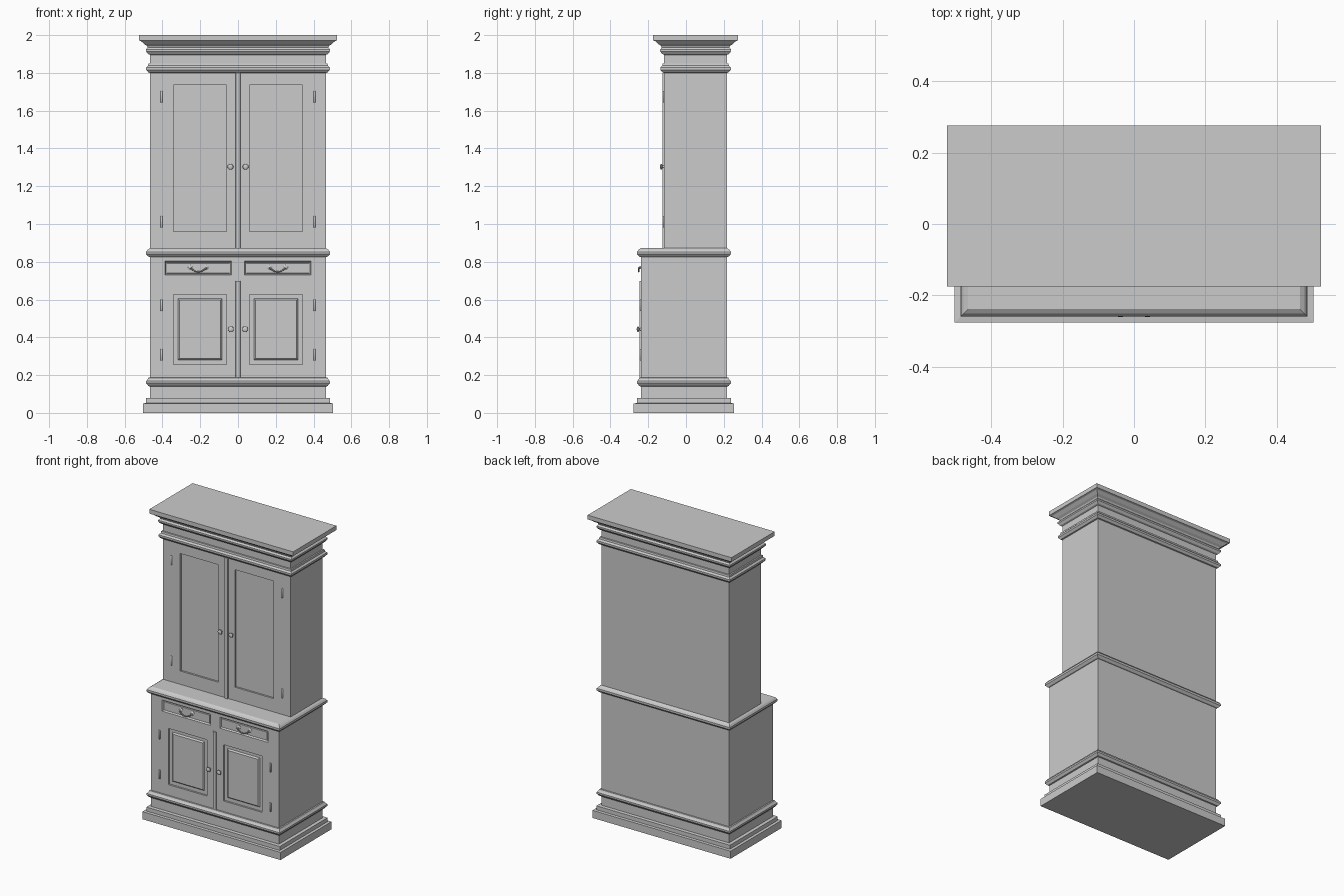
import bpy, bmesh, math

if "Cube" in bpy.data.objects:
    bpy.data.objects.remove(bpy.data.objects["Cube"])

LOW_Y, UP_Y, BACK, HALF = -0.239, -0.116, 0.217, 0.466


def finish(name, bm, smooth=False):
    bmesh.ops.recalc_face_normals(bm, faces=bm.faces)
    me = bpy.data.meshes.new(name)
    bm.to_mesh(me)
    bm.free()
    ob = bpy.data.objects.new(name, me)
    bpy.context.collection.objects.link(ob)
    bpy.ops.object.select_all(action='DESELECT')
    ob.select_set(True)
    bpy.context.view_layer.objects.active = ob
    if smooth:
        bpy.ops.object.shade_smooth_by_angle(angle=math.radians(40))
    return ob


def loft(bm, rings):
    """Skin a stack of point rings and cap both ends."""
    vs = [[bm.verts.new(p) for p in r] for r in rings]
    n = len(vs[0])
    for a, b in zip(vs, vs[1:]):
        for i in range(n):
            bm.faces.new((a[i], a[(i + 1) % n], b[(i + 1) % n], b[i]))
    bm.faces.new(vs[0][::-1])
    bm.faces.new(vs[-1])


def plan_ring(front, z, o):
    x = HALF + o
    return [(-x, front - o, z), (x, front - o, z), (x, BACK + o, z), (-x, BACK + o, z)]


def front_ring(rect, y, inset):
    x0, x1, z0, z1 = rect
    return [(x0 + inset, y, z0 + inset), (x1 - inset, y, z0 + inset),
            (x1 - inset, y, z1 - inset), (x0 + inset, y, z1 - inset)]


def flip(rect, s):
    return rect if s > 0 else (-rect[1], -rect[0], rect[2], rect[3])


def carcass(name, front, profile, recesses):
    """Moulded box from (z, offset) profile, with recesses cut in the front."""
    bm = bmesh.new()
    loft(bm, [plan_ring(front, z, o) for z, o in profile])
    body = finish(name, bm)
    bm = bmesh.new()
    for rect, depth, slope in recesses:
        for s in (-1, 1):
            r = flip(rect, s)
            loft(bm, [front_ring(r, front - 0.01, 0), front_ring(r, front, 0),
                      front_ring(r, front + depth, slope)])
    cutter = finish(name + "_cutter", bm)
    cutter.hide_render = True
    bpy.context.view_layer.objects.active = body
    mod = body.modifiers.new("recesses", 'BOOLEAN')
    mod.operation, mod.solver, mod.object = 'DIFFERENCE', 'EXACT', cutter
    bpy.ops.object.modifier_apply(modifier=mod.name)
    bpy.data.objects.remove(cutter)


def block(name, rect, y0, y1, bevel=0.0):
    bm = bmesh.new()
    loft(bm, [front_ring(rect, y1, 0), front_ring(rect, y0, bevel)])
    finish(name, bm)


def turned(name, x, y, z, profile, n=20):
    """Turned part standing out of the front: (distance, radius) profile."""
    bm = bmesh.new()
    loft(bm, [[(x + r * math.cos(2 * math.pi * i / n), y - d,
                z + r * math.sin(2 * math.pi * i / n)) for i in range(n)]
              for d, r in profile])
    finish(name, bm, True)


def hinge(name, x, y, z):
    bm = bmesh.new()
    loft(bm, [[(x + r * math.cos(math.pi * i / 6), y - 0.001 + r * math.sin(math.pi * i / 6), zz)
               for i in range(12)]
              for zz, r in ((z - .031, .003), (z - .028, .0055), (z + .028, .0055), (z + .031, .003))])
    finish(name, bm, True)


# carcasses with plinth, mouldings and crown
lower_profile = [(0, .038), (.05, .038), (.052, .021), (.078, .021), (.08, 0), (.14, 0),
                 (.142, .008), (.157, .02), (.168, .02), (.178, .012), (.186, .008), (.187, 0),
                 (.825, 0), (.827, .008), (.84, .02), (.853, .02), (.864, .012), (.872, 0)]
upper_profile = [(.865, 0), (1.80, 0), (1.802, .008), (1.816, .02), (1.828, .02), (1.838, .01),
                 (1.85, .008), (1.851, 0), (1.896, 0), (1.9, .01), (1.914, .021), (1.924, .021),
                 (1.934, .012), (1.943, .016), (1.952, .03), (1.968, .047), (1.972, .059), (2.0, .059)]
drawer = (.035, .386, .73, .803)
low_panel = (.06, .341, .257, .628)
carcass("lower_cabinet", LOW_Y, lower_profile, [(drawer, .010, .006), (low_panel, .012, 0)])
carcass("upper_cabinet", UP_Y, upper_profile, [((.06, .341, .96, 1.735), .012, 0)])

# centre stiles covering the door joints
block("lower_door_stile", (-.013, .013, .185, .70), LOW_Y - .008, LOW_Y + .005, .002)
block("upper_door_stile", (-.013, .013, .868, 1.802), UP_Y - .008, UP_Y + .005, .002)

knob = [(-.002, .007), (.008, .006), (.010, .012), (.014, .0155), (.018, .0145), (.021, .009), (.022, .003)]
rosette = [(-.002, .014), (.002, .014), (.005, .009), (.009, .006), (.012, .007), (.014, .003)]
for s, side in ((-1, "left"), (1, "right")):
    # raised fields in the lower doors and drawers
    block(side + "_door_field", flip((.083, .319, .28, .606), s), LOW_Y + .003, LOW_Y + .013, .009)
    block(side + "_drawer_field", flip((.043, .378, .738, .795), s), LOW_Y + .006, LOW_Y + .012, .003)
    # knobs
    turned(side + "_lower_knob", s * .038, LOW_Y, .443, knob)
    turned(side + "_upper_knob", s * .04, UP_Y, 1.303, knob)
    # hinges
    for y, z in ((LOW_Y, .57), (LOW_Y, .308), (UP_Y, 1.674), (UP_Y, 1.012)):
        hinge(side + "_hinge", s * .405, y, z)
    # drawer pulls: two rosettes and a hanging bail
    cx, py = s * .21, LOW_Y + .006
    for t in (-1, 1):
        turned(side + "_pull_rosette", cx + t * .042, py, .77, rosette)
    cu = bpy.data.curves.new(side + "_pull_bail", 'CURVE')
    cu.dimensions, cu.bevel_depth, cu.bevel_resolution = '3D', .0035, 2
    cu.use_fill_caps, cu.resolution_u = True, 6
    path = [(-.042, .77), (-.037, .760), (-.026, .757), (-.018, .749), (0, .747),
            (.018, .749), (.026, .757), (.037, .760), (.042, .77)]
    sp = cu.splines.new('NURBS')
    sp.points.add(len(path) - 1)
    for p, (x, z) in zip(sp.points, path):
        p.co = (cx + x, LOW_Y - .011, z, 1)
    sp.use_endpoint_u, sp.order_u = True, 3
    bpy.context.collection.objects.link(bpy.data.objects.new(side + "_pull_bail", cu))
